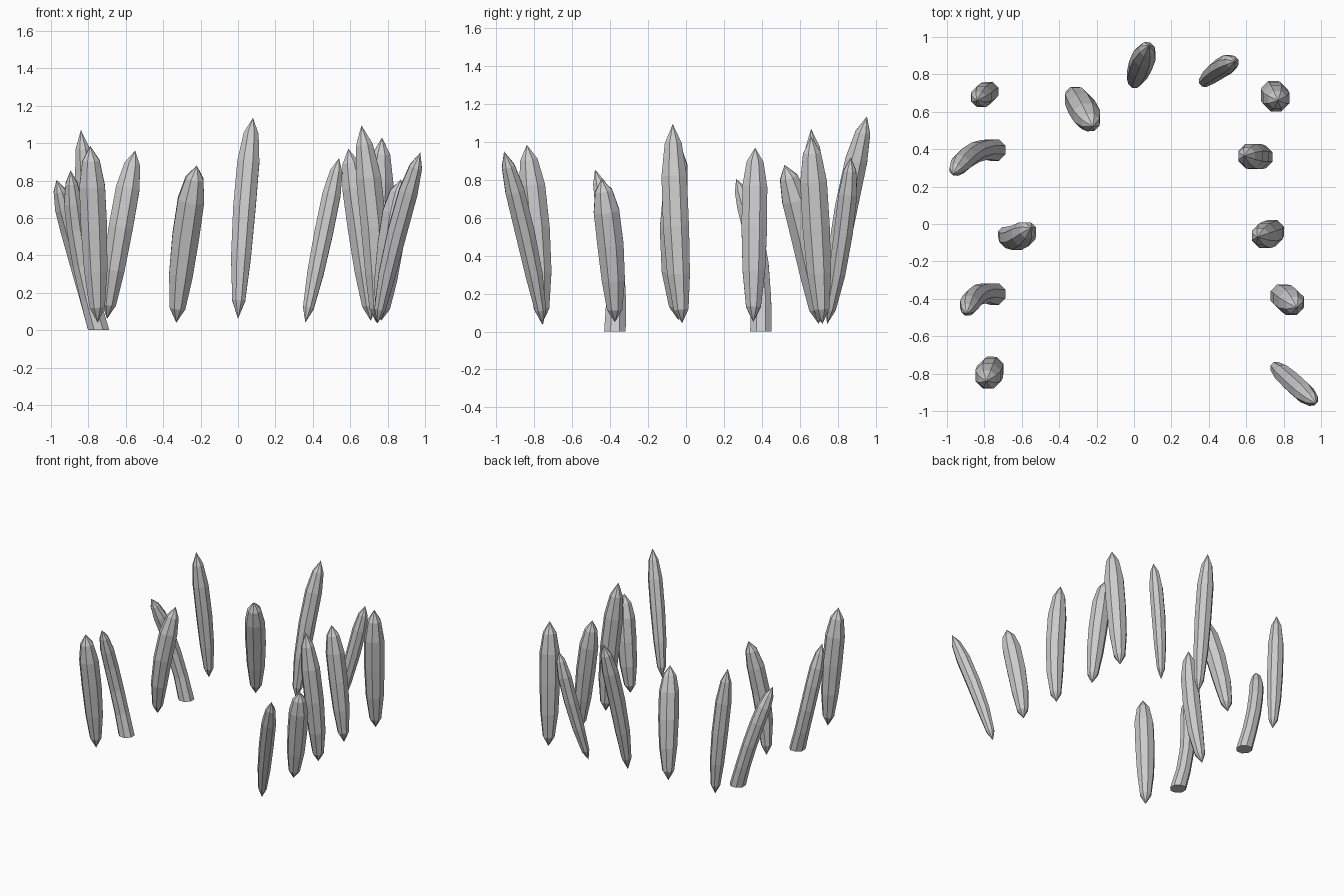
import bpy, bmesh, math
from mathutils import Vector

if "Cube" in bpy.data.objects:
    bpy.data.objects.remove(bpy.data.objects["Cube"])

SIDES = 8
# (fraction along spike, fraction of full radius)
POINTED = [(0, 0), (.09, .58), (.3, .88), (.55, 1), (.78, .98), (.92, .66), (1, 0)]
ROOTED = [(0, 1.1), (.2, 1), (.42, 1), (.64, 1), (.8, .95), (.92, .62), (1, 0)]


def spike(name, base, mid, tip, radius, profile=POINTED):
    """Faceted crystal spike lofted along a gently bent path."""
    a, m, b = Vector(base), Vector(mid), Vector(tip)
    c = m * 2 - (a + b) / 2                      # curve passes through mid
    bm = bmesh.new()
    rings = []
    for t, r in profile:
        p = a * (1 - t) ** 2 + c * (2 * t * (1 - t)) + b * t * t
        d = ((c - a) * (1 - t) + (b - c) * t).normalized()
        if t == 0 and r > 0:
            d = Vector((0, 0, 1))                # flat cut on the floor
        if r == 0:
            rings.append([bm.verts.new(p)])
            continue
        u = (Vector((1, 0, 0)) - d * d.x).normalized()
        v = d.cross(u)
        rings.append([bm.verts.new(p + (u * math.cos(k) + v * math.sin(k)) * radius * r)
                      for k in [math.tau * (i + .5) / SIDES for i in range(SIDES)]])
    for lo, hi in zip(rings, rings[1:]):
        for i in range(SIDES):
            j = (i + 1) % SIDES
            if len(lo) == 1:
                bm.faces.new((lo[0], hi[j], hi[i]))
            elif len(hi) == 1:
                bm.faces.new((lo[i], lo[j], hi[0]))
            else:
                bm.faces.new((lo[i], lo[j], hi[j], hi[i]))
    if len(rings[0]) > 1:
        bm.faces.new(rings[0][::-1])
    bmesh.ops.recalc_face_normals(bm, faces=bm.faces)
    me = bpy.data.meshes.new(name)
    bm.to_mesh(me)
    bm.free()
    ob = bpy.data.objects.new(name, me)
    bpy.context.collection.objects.link(ob)


# Left row, front to back
spike("left_spike_1", (-.75, -.76, .04), (-.768, -.785, .5), (-.79, -.84, .985), .076)
spike("left_spike_2", (-.745, -.375, 0), (-.845, -.385, .42), (-.895, -.48, .855), .056, ROOTED)
spike("left_spike_3", (-.70, -.04, .06), (-.635, -.075, .5), (-.55, -.02, .96), .070)
spike("left_spike_4", (-.745, .395, 0), (-.865, .375, .42), (-.97, .265, .805), .056, ROOTED)
spike("left_spike_5", (-.76, .71, .05), (-.79, .70, .5), (-.84, .66, 1.07), .062)

# Back row, left to right
spike("back_spike_1", (-.33, .70, .04), (-.285, .635, .46), (-.22, .52, .88), .078)
spike("back_spike_2", (0, .75, .06), (.03, .835, .6), (.08, .955, 1.135), .065)
spike("back_spike_3", (.36, .745, .04), (.45, .825, .48), (.54, .87, .92), .054)

# Right row, back to front
spike("right_spike_1", (.74, .72, .04), (.75, .69, .5), (.77, .66, 1.03), .078)
spike("right_spike_2", (.71, .355, .05), (.66, .36, .5), (.59, .365, .97), .073)
spike("right_spike_3", (.74, -.02, .045), (.73, -.05, .5), (.66, -.07, 1.095), .074)
spike("right_spike_4", (.765, -.375, .05), (.81, -.395, .42), (.87, -.445, .805), .075)
spike("right_spike_5", (.745, -.755, .035), (.84, -.84, .48), (.975, -.96, .95), .056)
